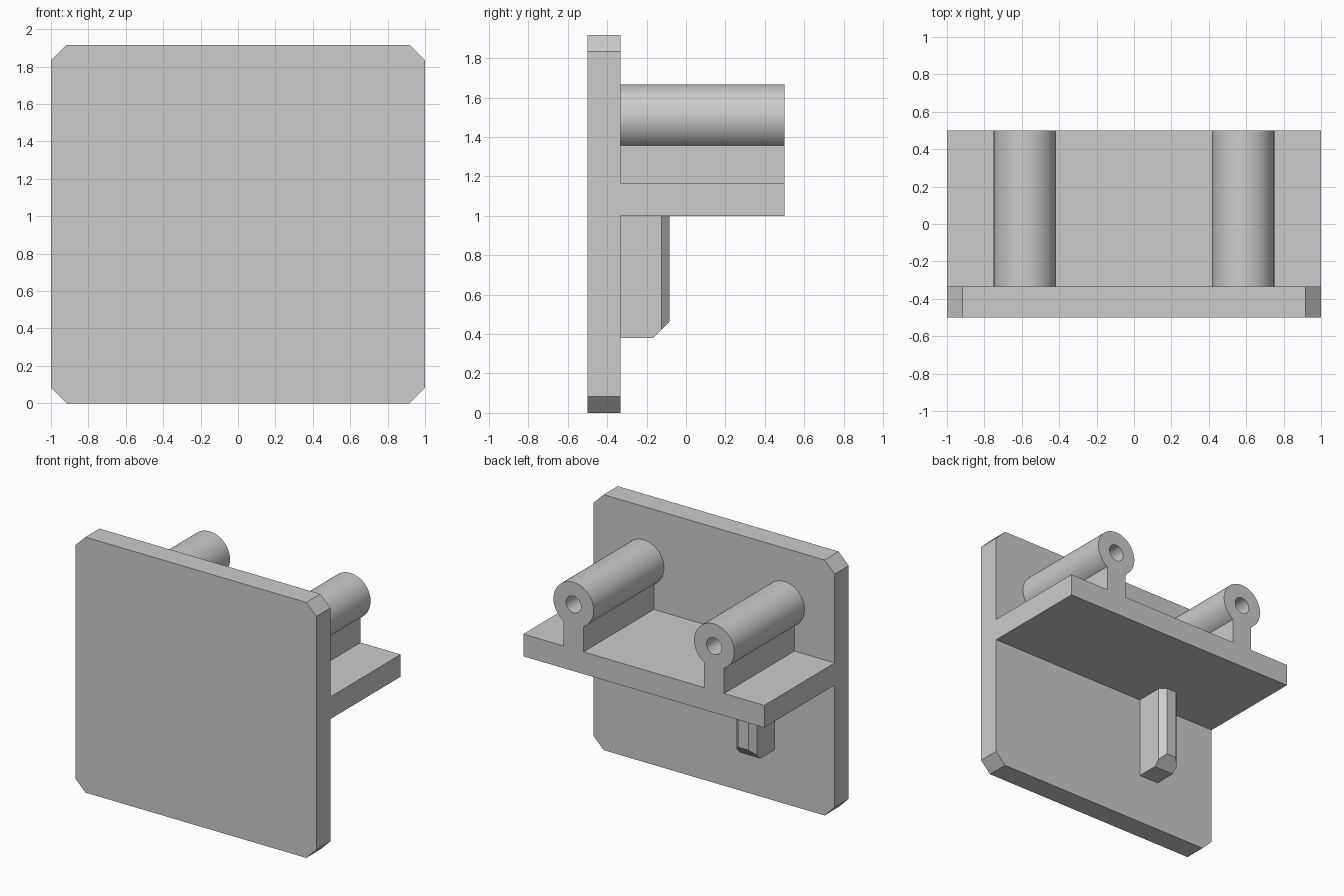
import bpy, bmesh
from math import asin, cos, sin, pi
from mathutils import Vector

cube = bpy.data.objects.get("Cube")
if cube:
    bpy.data.objects.remove(cube, do_unlink=True)

grey = bpy.data.materials.new("plain grey")
grey.use_nodes = True
colour = (0.6, 0.6, 0.6, 1)
grey.diffuse_color = colour
grey.node_tree.nodes["Principled BSDF"].inputs["Base Color"].default_value = colour

U = 1 / 12                      # design module
FRONT, PLATE_BACK, BACK = -6 * U, -4 * U, 6 * U
SHELF_LOW, SHELF_TOP = 12 * U, 14 * U


def prism(name, loops, direction, cut=None, smooth=False):
    """Fill the first loop (later loops are holes) and extrude it."""
    bm = bmesh.new()
    edges = []
    for loop in loops:
        verts = [bm.verts.new(p) for p in loop]
        edges += [bm.edges.new((a, b)) for a, b in zip(verts, verts[1:] + verts[:1])]
    if len(loops) == 1:
        bm.faces.new(bm.verts[:])
    else:
        bmesh.ops.triangle_fill(bm, edges=edges, use_beauty=True)
    result = bmesh.ops.extrude_face_region(bm, geom=bm.faces[:], use_keep_orig=True)
    moved = [g for g in result["geom"] if isinstance(g, bmesh.types.BMVert)]
    bmesh.ops.translate(bm, verts=moved, vec=direction)
    if cut:                     # slice off one corner and cap it
        point, normal = cut
        sliced = bmesh.ops.bisect_plane(
            bm, geom=bm.verts[:] + bm.edges[:] + bm.faces[:],
            plane_co=point, plane_no=normal, clear_outer=True)
        rim = [g for g in sliced["geom_cut"] if isinstance(g, bmesh.types.BMEdge)]
        bmesh.ops.contextual_create(bm, geom=rim)
    bmesh.ops.recalc_face_normals(bm, faces=bm.faces[:])
    mesh = bpy.data.meshes.new(name)
    bm.to_mesh(mesh)
    bm.free()
    mesh.materials.append(grey)
    obj = bpy.data.objects.new(name, mesh)
    bpy.context.collection.objects.link(obj)
    if smooth:
        bpy.ops.object.select_all(action="DESELECT")
        obj.select_set(True)
        bpy.context.view_layer.objects.active = obj
        bpy.ops.object.shade_smooth_by_angle()
    return obj


# Front plate with chamfered corners
h, c = 23 * U, U
outline = [(-1 + c, 0), (1 - c, 0), (1, c), (1, h - c),
           (1 - c, h), (-1 + c, h), (-1, h - c), (-1, c)]
prism("front_plate", [[(x, FRONT, z) for x, z in outline]],
      Vector((0, PLATE_BACK - FRONT, 0)))

# Shelf behind the plate
prism("shelf", [[(x, PLATE_BACK, z) for x, z in
                 [(-1, SHELF_LOW), (1, SHELF_LOW), (1, SHELF_TOP), (-1, SHELF_TOP)]]],
      Vector((0, BACK - PLATE_BACK, 0)))

# Bored tubes standing on stems, keyhole outline
radius, bore, stem, tube_z = 2 * U, 0.75 * U, U, 18 * U
start = -pi / 2 + asin(stem / radius)
sweep, steps = 2 * pi - 2 * asin(stem / radius), 64
for side, label in ((1, "left"), (-1, "right")):
    cx = side * 7 * U
    arc = [start + sweep * i / steps for i in range(steps + 1)]
    outer = [(cx + radius * cos(a), PLATE_BACK, tube_z + radius * sin(a)) for a in arc]
    outer += [(cx - stem, PLATE_BACK, SHELF_TOP), (cx + stem, PLATE_BACK, SHELF_TOP)]
    ring = [2 * pi * i / 48 for i in range(48)]
    inner = [(cx + bore * cos(a), PLATE_BACK, tube_z + bore * sin(a)) for a in ring]
    prism(label + "_tube_bracket", [outer, inner],
          Vector((0, BACK - PLATE_BACK, 0)), smooth=True)

# Peg under the shelf, bevelled down its back edges and across its lower tip
x0, x1, y1, b, low = -6 * U, -4 * U, -U, U / 2, 0.38
peg = [(x0, PLATE_BACK), (x1, PLATE_BACK), (x1, y1 - b),
       (x1 - b, y1), (x0 + b, y1), (x0, y1 - b)]
prism("locating_peg", [[(x, y, low) for x, y in peg]],
      Vector((0, 0, SHELF_LOW - low)),
      cut=((0, y1, low + U), (0, 1, -1)))
